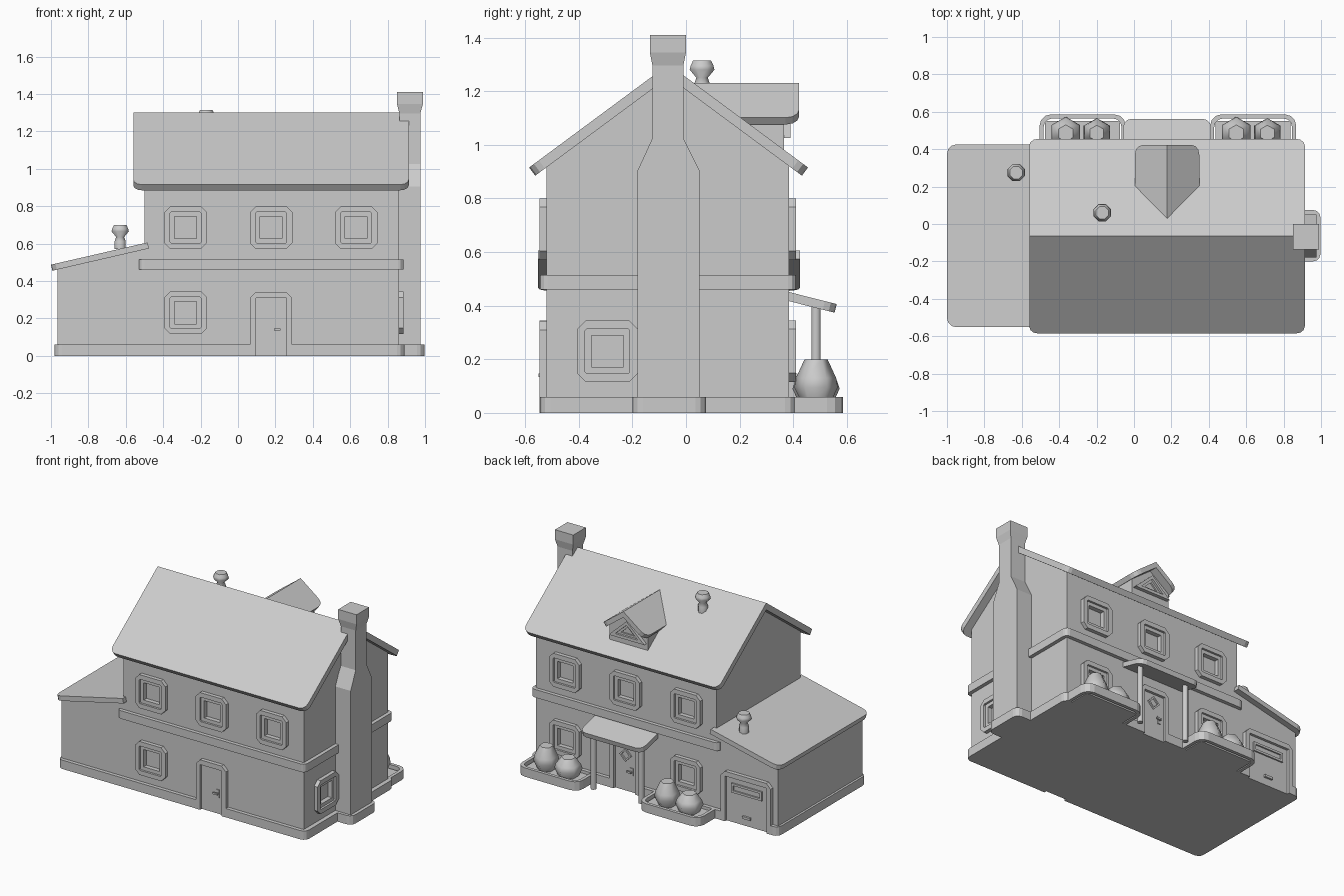
import bpy, bmesh, math
from mathutils import Vector, Matrix

if "Cube" in bpy.data.objects:
    bpy.data.objects.remove(bpy.data.objects["Cube"])

X, Y, Z = Vector((1, 0, 0)), Vector((0, 1, 0)), Vector((0, 0, 1))


def frame(o, u, v):
    """Matrix from local (u, v, outward) to world."""
    u, v = Vector(u).normalized(), Vector(v).normalized()
    m = Matrix((u, v, u.cross(v))).transposed().to_4x4()
    m.translation = Vector(o)
    return m


def wall(side, a, z):
    if side == "front":
        return frame((a, -0.52, z), X, Z)
    if side == "back":
        return frame((a, 0.385, z), -X, Z)
    return frame((0.86, a, z), Y, Z)


def rrect(x0, x1, y0, y1, r=(0, 0, 0, 0), seg=3):
    """Rectangle, each corner rounded; order: lower left, lower right, upper right, upper left."""
    pts = []
    for i, (cx, cy, sx, sy) in enumerate(((x0, y0, 1, 1), (x1, y0, -1, 1), (x1, y1, -1, -1), (x0, y1, 1, -1))):
        if r[i] == 0:
            pts.append((cx, cy))
            continue
        for k in range(seg + 1):
            t = math.pi + math.pi / 2 * (i + k / seg)
            pts.append((cx + sx * r[i] + r[i] * math.cos(t), cy + sy * r[i] + r[i] * math.sin(t)))
    return pts


def finish(name, bm, smooth=False):
    bmesh.ops.recalc_face_normals(bm, faces=bm.faces)
    me = bpy.data.meshes.new(name)
    bm.to_mesh(me)
    bm.free()
    if smooth:
        for p in me.polygons:
            p.use_smooth = len(p.vertices) == 4
    ob = bpy.data.objects.new(name, me)
    bpy.context.scene.collection.objects.link(ob)
    return ob


def loft(name, loops, closed=False, smooth=False):
    """Skin a list of world-space loops; cap the ends or close into a ring."""
    bm = bmesh.new()
    rows = [[bm.verts.new(p) for p in l] for l in loops]
    n = len(rows[0])
    for a, b in zip(rows, rows[1:] + rows[:1] if closed else rows[1:]):
        for i in range(n):
            bm.faces.new((a[i], a[(i + 1) % n], b[(i + 1) % n], b[i]))
    if not closed:
        bm.faces.new(rows[0])
        bm.faces.new(rows[-1])
    return finish(name, bm, smooth)


def place(m, pts, d):
    return [m @ Vector((p[0], p[1], d)) for p in pts]


def prism(name, m, pts, d0, d1):
    return loft(name, [place(m, pts, d0), place(m, pts, d1)])


def ring(name, m, outer, inner, d0, d1):
    return loft(name, [place(m, outer, d0), place(m, outer, d1), place(m, inner, d1), place(m, inner, d0)], True)


def box(name, m, x0, x1, y0, y1, d0, d1):
    return prism(name, m, rrect(x0, x1, y0, y1), d0, d1)


def lathe(name, c, prof, n, turn=0.0):
    return loft(name, [[(c[0] + r * math.cos(turn + 2 * math.pi * i / n),
                         c[1] + r * math.sin(turn + 2 * math.pi * i / n), c[2] + z)
                        for i in range(n)] for r, z in prof], smooth=True)


def cut(target, cutter):
    cutter.hide_render = True
    cutter.display_type = 'WIRE'
    md = target.modifiers.new("cut", 'BOOLEAN')
    md.operation, md.solver, md.object = 'DIFFERENCE', 'EXACT', cutter


GROUND = frame((0, 0, 0), X, Y)
CX = 0.177            # centre of the doors, porch and dormer
RY, RZ, SL = -0.065, 1.30, 0.74   # main ridge and slope

# Walls of the main house and the side wing
gable = [(-0.52, 0), (0.385, 0), (0.385, 0.94), (RY, 1.275), (-0.52, 0.94)]
house = prism("house_walls", frame((0, 0, 0), Y, Z), gable, -0.5, 0.86)
prism("wing_walls", frame((0, -0.52, 0), X, Z),
      [(-0.965, 0), (-0.49, 0), (-0.49, 0.58), (-0.965, 0.475)], -0.905, 0)

# Plinth, with gaps at the doors
plinth = prism("plinth", GROUND, rrect(-0.98, 0.89, -0.545, 0.41, [0.04] * 4), 0, 0.06)
for side, a, hw in (("front", CX, 0.11), ("back", CX, 0.11), ("back", -0.737, 0.185)):
    cut(plinth, box("door_gap_cutter", wall(side, a, 0), -hw, hw, -0.1, 0.2, -0.005, 0.1))
prism("chimney_plinth", GROUND, rrect(0.8, 0.997, -0.2, 0.075, (0, 0.04, 0.04, 0)), 0, 0.06)

# Band between the floors
prism("floor_band", GROUND, rrect(-0.53, 0.885, -0.545, 0.41, [0.03] * 4), 0.46, 0.515)

# Main roof
run = 0.52 * math.hypot(1, SL)
prism("roof_back", frame((0, RY, RZ), X, (0, 1, -SL)),
      rrect(-0.56, 0.913, 0, run, (0, 0, 0.045, 0.045)), -0.038, 0)
prism("roof_front", frame((0, RY, RZ), -X, (0, -1, -SL)),
      rrect(-0.913, 0.56, 0, run, (0, 0, 0.045, 0.045)), -0.038, 0)

# Wing roof
prism("wing_roof", frame((-1.0, 0, 0.487), (0.5, 0, 0.115), Y),
      rrect(0, 0.53, -0.552, 0.425, (0.05, 0, 0, 0.05)), -0.033, 0)

# Chimney
secs = [(0.855, 0.975, -0.18, 0.05, 0), (0.855, 0.975, -0.18, 0.05, 0.905),
        (0.863, 0.975, -0.125, -0.01, 1.025), (0.863, 0.975, -0.125, -0.01, 1.295),
        (0.85, 0.988, -0.135, 0.0, 1.345), (0.85, 0.988, -0.135, 0.0, 1.41)]
loft("chimney", [place(GROUND, rrect(*s[:4]), s[4]) for s in secs])

# Flue pots
pot = [(0.032, -0.13), (0.032, -0.088), (0.023, -0.065), (0.05, -0.035), (0.046, -0.02), (0.036, 0)]
lathe("wing_flue", (-0.63, 0.275, 0.70), pot, 8, math.pi / 8)
lathe("roof_flue", (-0.17, 0.06, 1.315), pot, 8, math.pi / 8)


# Windows
def window(side, a, z):
    m = wall(side, a, z)
    ring("window_frame", m, rrect(-0.114, 0.114, -0.114, 0.114, [0.032] * 4, 1),
         rrect(-0.083, 0.083, -0.083, 0.083, [0.006] * 4, 1), -0.005, 0.026)
    ring("window_sash", m, rrect(-0.085, 0.085, -0.085, 0.085),
         rrect(-0.059, 0.059, -0.059, 0.059), -0.005, 0.012)
    cut(house, box("window_cutter", m, -0.06, 0.06, -0.06, 0.06, -0.02, 0.05))


for a in (-0.28, CX, 0.632):
    window("front", a, 0.685)
    window("back", a, 0.685)
window("front", -0.28, 0.23)
window("back", -0.28, 0.23)
window("back", 0.632, 0.23)
window("right", -0.293, 0.23)


# Doors
def door(name, side, a, hw, t=0.032, c=0.032):
    m = wall(side, a, 0)
    i = hw - t
    prism(name + "_frame", m, [(-hw, 0), (-i, 0), (-i, 0.308), (i, 0.308), (i, 0), (hw, 0),
                               (hw, 0.341 - c), (hw - c, 0.341), (c - hw, 0.341), (-hw, 0.341 - c)], -0.005, 0.026)
    box(name + "_panel", m, -i - 0.005, i + 0.005, 0, 0.312, -0.005, 0.008)
    return m


for side in ("front", "back"):
    m = door(side + "_door", side, CX, 0.113)
    box("handle_plate", m, 0.033, 0.055, 0.113, 0.165, 0, 0.014)
    box("handle_stem", m, 0.038, 0.05, 0.134, 0.146, 0, 0.028)
    box("handle_lever", m, 0.016, 0.05, 0.134, 0.146, 0.02, 0.03)
m = wall("back", CX, 0.245)
diamond = [(0, -1), (1, 0), (0, 1), (-1, 0)]
ring("door_diamond", m, [(0.045 * x, 0.045 * y) for x, y in diamond],
     [(0.03 * x, 0.03 * y) for x, y in diamond], 0, 0.018)
m = door("garage_door", "back", -0.737, 0.188)
ring("garage_window", m, rrect(-0.115, 0.115, 0.205, 0.268), rrect(-0.1, 0.1, 0.22, 0.253), 0, 0.018)
box("garage_handle", m, -0.03, 0.03, 0.05, 0.066, 0, 0.022)

# Porch
prism("porch_roof", frame((CX, 0.375, 0.453), X, (0, 0.171, -0.043)),
      rrect(-0.235, 0.235, 0, 0.193, (0, 0, 0.045, 0.045)), -0.033, 0)
for s in (-1, 1):
    lathe("porch_post", (CX + s * 0.18, 0.485, 0), [(0.019, 0), (0.019, 0.405)], 8, math.pi / 8)

# Planters with a tall and a round bush each
for x in (-0.275, 0.637):
    ring("planter_rim", GROUND, rrect(x - 0.23, x + 0.23, 0.37, 0.586, (0.01, 0.01, 0.06, 0.06)),
         rrect(x - 0.208, x + 0.208, 0.38, 0.564, (0.01, 0.01, 0.045, 0.045)), 0, 0.06)
    box("planter_soil", GROUND, x - 0.2, x + 0.2, 0.375, 0.55, 0, 0.04)
    lathe("tall_bush", (x + 0.076, 0.485, 0), [(0.05, 0.03), (0.081, 0.095), (0.075, 0.13), (0.043, 0.2)], 6, math.pi / 6)
    lathe("round_bush", (x - 0.09, 0.485, 0), [(0.06, 0.03), (0.088, 0.09), (0.078, 0.12), (0.045, 0.165)], 6, math.pi / 6)

# Dormer
DZ = 1.23
dl = 0.172 * 1.25
prism("dormer_roof_right", frame((CX, 0, DZ), -Y, (1, 0, -0.75)),
      rrect(-0.422, -0.03, 0, dl, (0, 0, 0, 0.05)), -0.032, 0)
prism("dormer_roof_left", frame((CX, 0, DZ), Y, (-1, 0, -0.75)),
      rrect(0.03, 0.422, 0, dl, (0, 0, 0.05, 0)), -0.032, 0)
m = frame((CX, 0.365, 0), -X, Z)
prism("dormer_walls", m, [(-0.145, 0.93), (0.145, 0.93), (0.145, 1.095), (0, 1.2), (-0.145, 1.095)], -0.3, 0)
ring("dormer_window_frame", m, [(-0.135, 1.025), (0.135, 1.025), (0, 1.15)],
     [(-0.085, 1.045), (0.085, 1.045), (0, 1.124)], -0.005, 0.024)
ring("dormer_window_sash", m, [(-0.088, 1.044), (0.088, 1.044), (0, 1.126)],
     [(-0.05, 1.058), (0.05, 1.058), (0, 1.104)], -0.005, 0.01)
